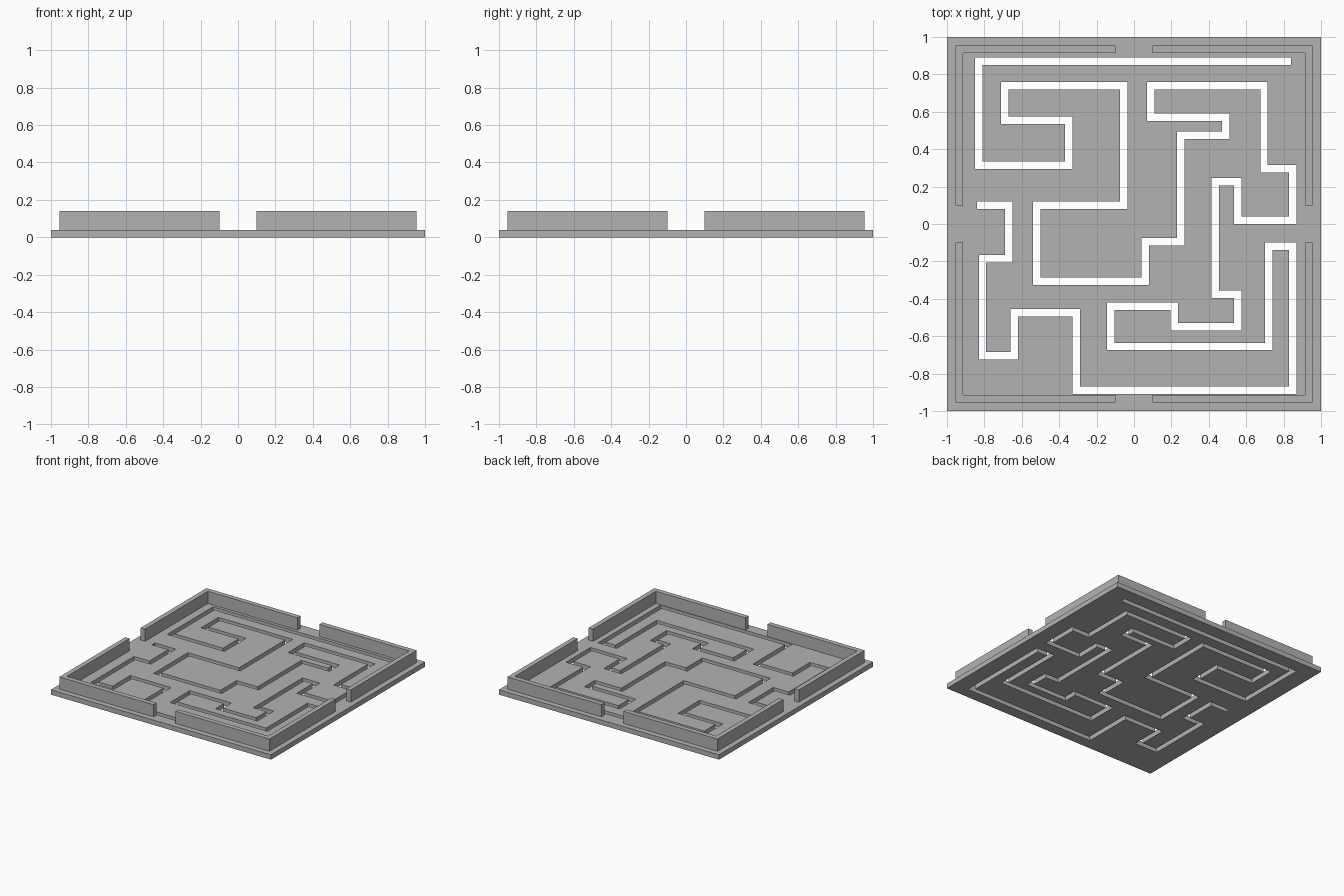
import bpy
import bmesh
from mathutils import Vector

cube = bpy.data.objects.get("Cube")
if cube:
    bpy.data.objects.remove(cube, do_unlink=True)

WIDTH = 0.04      # slot and fence width
PLATE_TOP = 0.04
FENCE_TOP = 0.14

grey = bpy.data.materials.new("plain grey")
grey.use_nodes = True
colour = (0.45, 0.45, 0.45, 1)
grey.diffuse_color = colour
grey.node_tree.nodes["Principled BSDF"].inputs["Base Color"].default_value = colour


def ribbon(path, width=WIDTH):
    """Closed outline of a right-angled path with square corners."""
    pts = [Vector(p) for p in path]
    normals = []
    for a, b in zip(pts, pts[1:]):
        d = (b - a).normalized()
        normals.append(Vector((-d.y, d.x)) * width / 2)
    offsets = [normals[0]]
    offsets += [m + n for m, n in zip(normals, normals[1:])]
    offsets.append(normals[-1])
    left = [p + o for p, o in zip(pts, offsets)]
    right = [p - o for p, o in zip(pts, offsets)]
    return left + right[::-1]


def slab(name, outlines, bottom, top):
    """Extrude filled outlines; an inner outline becomes a hole."""
    curve = bpy.data.curves.new(name, "CURVE")
    curve.dimensions = "2D"
    curve.fill_mode = "BOTH"
    curve.extrude = (top - bottom) / 2
    for outline in outlines:
        spline = curve.splines.new("POLY")
        spline.points.add(len(outline) - 1)
        for point, (x, y) in zip(spline.points, outline):
            point.co = (x, y, 0, 1)
        spline.use_cyclic_u = True
    helper = bpy.data.objects.new(name + " outline", curve)
    bpy.context.collection.objects.link(helper)
    graph = bpy.context.evaluated_depsgraph_get()
    mesh = bpy.data.meshes.new_from_object(helper.evaluated_get(graph))
    bpy.data.objects.remove(helper, do_unlink=True)
    bpy.data.curves.remove(curve)

    # Weld the caps to the walls and move the slab to its height
    bm = bmesh.new()
    bm.from_mesh(mesh)
    bmesh.ops.remove_doubles(bm, verts=bm.verts, dist=0.0005)
    bmesh.ops.recalc_face_normals(bm, faces=bm.faces)
    bmesh.ops.translate(bm, verts=bm.verts, vec=(0, 0, (bottom + top) / 2))
    for face in bm.faces:
        face.smooth = False
    bm.to_mesh(mesh)
    bm.free()
    mesh.materials.clear()
    mesh.materials.append(grey)
    obj = bpy.data.objects.new(name, mesh)
    bpy.context.collection.objects.link(obj)
    return obj


# Winding slot: turns alternate between a new x and a new y
start = (0.84, 0.87)
turns = [
    -0.83, 0.315, -0.35, 0.555, -0.69, 0.74, -0.055, 0.1, -0.52, -0.305,
    0.06, -0.095, 0.25, 0.475, 0.49, 0.57, 0.09, 0.74, 0.695, 0.295,
    0.85, 0.02, 0.555, 0.225, 0.435, -0.375, 0.555, -0.55, 0.215, -0.44,
    -0.125, -0.655, 0.72, -0.12, 0.85, -0.89, -0.31, -0.475, -0.64, -0.705,
    -0.81, -0.185, -0.67, 0.1, -0.84,
]
path = [start]
for i, value in enumerate(turns):
    x, y = path[-1]
    path.append((x, value) if i % 2 else (value, y))

# Base plate with the slot cut right through
square = [(-1, -1), (1, -1), (1, 1), (-1, 1)]
slab("base_plate", [square, ribbon(path)], 0, PLATE_TOP)

# Corner fences, leaving a gap in the middle of every side
edge, gap = 0.935, 0.1
for sx, side in ((1, "left"), (-1, "right")):
    for sy, end in ((-1, "front"), (1, "back")):
        corner = [(sx * gap, sy * edge), (sx * edge, sy * edge), (sx * edge, sy * gap)]
        slab(f"{end}_{side}_fence", [ribbon(corner)], PLATE_TOP, FENCE_TOP)
